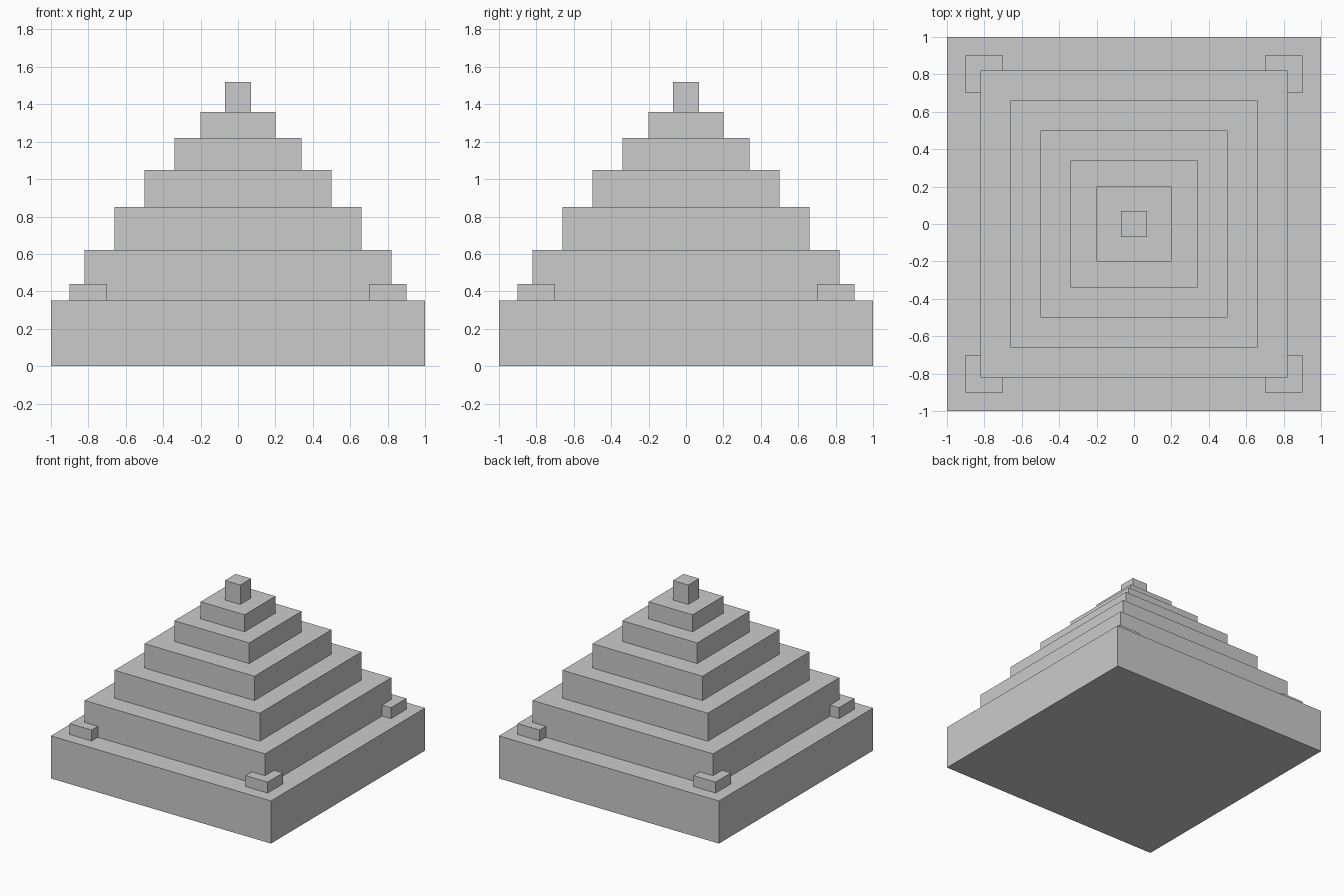
import bpy

if "Cube" in bpy.data.objects:
    bpy.data.objects.remove(bpy.data.objects["Cube"])


def box(name, x, y, half, z0, z1):
    """Square block centred on (x, y), from z0 up to z1."""
    bpy.ops.mesh.primitive_cube_add(size=1, location=(x, y, (z0 + z1) / 2))
    ob = bpy.context.object
    ob.name = name
    ob.scale = (2 * half, 2 * half, z1 - z0)
    bpy.ops.object.transform_apply(location=False, rotation=False, scale=True)
    return ob


# Stacked tiers: name, half width, top height
tiers = [
    ("base_tier", 1.0, 0.35),
    ("second_tier", 0.82, 0.62),
    ("third_tier", 0.66, 0.85),
    ("fourth_tier", 0.50, 1.05),
    ("fifth_tier", 0.34, 1.22),
    ("top_tier", 0.20, 1.36),
    ("capstone", 0.07, 1.52),
]
z = 0.0
for name, half, top in tiers:
    box(name, 0, 0, half, z, top)
    z = top

# Small corner blocks resting on the base tier
for side_y, y in (("front", -0.8), ("back", 0.8)):
    for side_x, x in (("left", -0.8), ("right", 0.8)):
        box(f"corner_block_{side_y}_{side_x}", x, y, 0.1, 0.35, 0.44)
